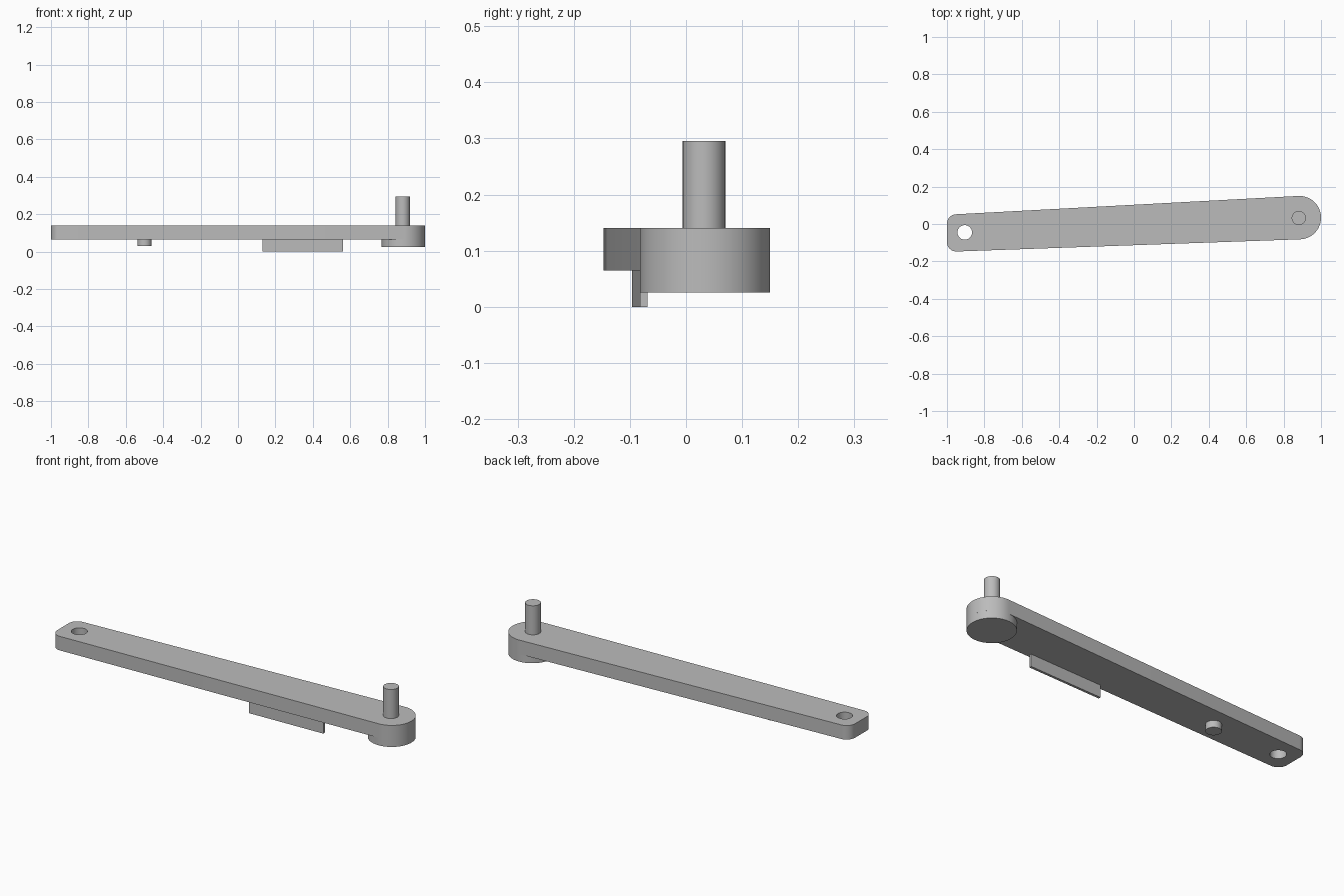
import bpy, bmesh
from math import sin, cos, radians
from mathutils import Matrix, Vector

cube = bpy.data.objects.get("Cube")
if cube:
    bpy.data.objects.remove(cube, do_unlink=True)

grey = bpy.data.materials.new("plain_grey")
grey.use_nodes = True
colour = (0.5, 0.5, 0.5, 1)
grey.diffuse_color = colour
grey.node_tree.nodes["Principled BSDF"].inputs["Base Color"].default_value = colour


def finish(obj):
    if not obj.data.materials:
        obj.data.materials.append(grey)
    bpy.ops.object.select_all(action='DESELECT')
    obj.select_set(True)
    bpy.context.view_layer.objects.active = obj
    if obj.type == 'CURVE':
        bpy.ops.object.convert(target='MESH')
    bpy.ops.object.shade_smooth_by_angle(angle=radians(30))


def arc(x, y, r, start, end, steps):
    angles = [radians(start + (end - start) * i / steps) for i in range(steps + 1)]
    return [(x + r * cos(a), y + r * sin(a)) for a in angles]


def slab(name, loops, z0, z1):
    """Extrude closed outlines; inner loops become holes."""
    curve = bpy.data.curves.new(name, 'CURVE')
    curve.dimensions = '2D'
    curve.fill_mode = 'BOTH'
    curve.extrude = (z1 - z0) / 2
    for loop in loops:
        spline = curve.splines.new('POLY')
        spline.points.add(len(loop) - 1)
        for point, (x, y) in zip(spline.points, loop):
            point.co = (x, y, 0, 1)
        spline.use_cyclic_u = True
    obj = bpy.data.objects.new(name, curve)
    obj.location.z = (z0 + z1) / 2
    bpy.context.collection.objects.link(obj)
    finish(obj)


def cylinder(name, x, y, r, z0, z1, sides=32):
    bm = bmesh.new()
    bmesh.ops.create_cone(bm, cap_ends=True, segments=sides, radius1=r, radius2=r,
                          depth=z1 - z0,
                          matrix=Matrix.Translation((x, y, (z0 + z1) / 2)))
    mesh = bpy.data.meshes.new(name)
    bm.to_mesh(mesh)
    bm.free()
    obj = bpy.data.objects.new(name, mesh)
    bpy.context.collection.objects.link(obj)
    finish(obj)


BOTTOM, TOP = 0.065, 0.14
END = (0.884, 0.034, 0.116)

# Tapered arm with a round end, rounded corners and a through hole
outline = (arc(*END, -88, 93, 40)
           + arc(-0.95, 0.002, 0.05, 93, 180, 10)
           + arc(-0.95, -0.097, 0.05, 180, 272, 10))
hole = arc(-0.905, -0.045, 0.039, 0, 348.75, 31)
slab("tapered_arm", [outline, hole], BOTTOM, TOP)

# Boss under the round end, and the pins
cylinder("end_boss", *END, 0.025, BOTTOM, 64)
cylinder("upright_pin", 0.881, 0.032, 0.038, TOP, 0.295)
cylinder("lower_peg", -0.5, -0.025, 0.038, 0.029, BOTTOM)

# Thin fin along the front edge underneath
start, end = Vector((0.132, -0.096)), Vector((0.561, -0.082))
across = Vector((start.y - end.y, end.x - start.x)).normalized() * 0.013
slab("lower_fin", [[start, end, end + across, start + across]], 0, BOTTOM)
